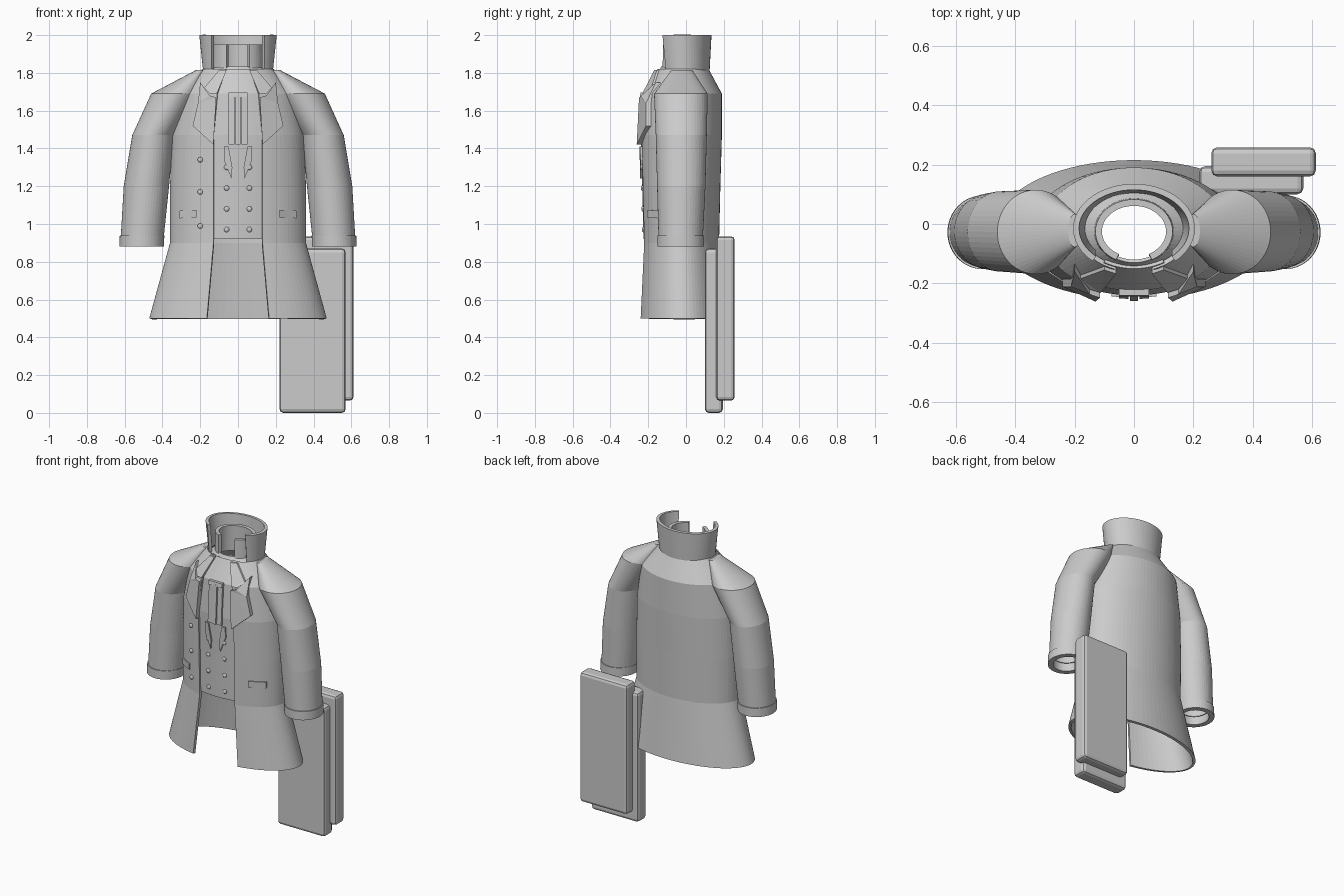
import bpy, bmesh, math
from mathutils import Matrix

if "Cube" in bpy.data.objects:
    bpy.data.objects.remove(bpy.data.objects["Cube"])

grey = bpy.data.materials.new("plain grey")
grey.diffuse_color = (0.6, 0.6, 0.6, 1)
grey.use_nodes = True
grey.node_tree.nodes["Principled BSDF"].inputs["Base Color"].default_value = grey.diffuse_color


def finish(name, bm, fix=True):
    if fix:
        bmesh.ops.recalc_face_normals(bm, faces=bm.faces)
    me = bpy.data.meshes.new(name)
    bm.to_mesh(me)
    bm.free()
    ob = bpy.data.objects.new(name, me)
    bpy.context.collection.objects.link(ob)
    me.materials.append(grey)
    return ob


def tube(name, rings, seg=64, thick=0, cap_end=False):
    """Rings are (z, cx, cy, rx, ry, half width of the front opening)."""
    bm = bmesh.new()
    rows = []
    closed = rings[0][5] == 0
    for z, cx, cy, rx, ry, gap in rings:
        a0 = math.asin(gap / rx)
        n = seg if closed else seg + 1
        row = []
        for j in range(n):
            a = a0 + (2 * math.pi - 2 * a0) * j / seg
            row.append(bm.verts.new((cx + rx * math.sin(a), cy - ry * math.cos(a), z)))
        rows.append(row)
    for lo, hi in zip(rows, rows[1:]):
        n = len(lo)
        for j in range(n if closed else n - 1):
            k = (j + 1) % n
            bm.faces.new((lo[j], lo[k], hi[k], hi[j]))
    if cap_end:
        bm.faces.new(rows[-1])
    ob = finish(name, bm, fix=False)
    if thick:
        m = ob.modifiers.new("thickness", 'SOLIDIFY')
        m.thickness = thick
        m.offset = -1
    return ob


# coat body, open at the front
BODY = [(0.50, 0, -0.02, 0.47, 0.235, 0.165),
        (0.90, 0, -0.03, 0.36, 0.205, 0.13),
        (1.20, 0, -0.03, 0.36, 0.212, 0.13),
        (1.47, 0, -0.03, 0.35, 0.220, 0.13),
        (1.69, 0, -0.022, 0.31, 0.212, 0.11),
        (1.82, 0, -0.02, 0.19, 0.140, 0.065)]
tube("coat_body", BODY, 72, 0.018)


def front_y(x, z):
    for a, b in zip(BODY, BODY[1:]):
        if z <= b[0]:
            t = (z - a[0]) / (b[0] - a[0])
            cy, rx, ry = (a[i] + (b[i] - a[i]) * t for i in (2, 3, 4))
            return cy - ry * math.sqrt(max(0, 1 - (x / rx) ** 2))
    return front_y(x, BODY[-1][0])


def plate(name, poly, out, thick):
    """Flat outline laid on the front of the coat."""
    bm = bmesh.new()
    f = bm.faces.new([bm.verts.new((x, front_y(x, z) - out, z)) for x, z in poly])
    new = bmesh.ops.extrude_face_region(bm, geom=[f])
    bmesh.ops.translate(bm, vec=(0, thick, 0),
                        verts=[g for g in new["geom"] if isinstance(g, bmesh.types.BMVert)])
    bmesh.ops.triangulate(bm, faces=[f for f in bm.faces if len(f.verts) > 4])
    return finish(name, bm)


def button(name, x, z, out):
    bm = bmesh.new()
    bmesh.ops.create_uvsphere(bm, u_segments=16, v_segments=8, radius=0.014)
    bmesh.ops.scale(bm, vec=(1, 0.6, 1), verts=bm.verts)
    bmesh.ops.translate(bm, vec=(x, front_y(x, z) - out, z), verts=bm.verts)
    finish(name, bm)


# waistcoat front, just behind the coat edges
bm = bmesh.new()
rows = []
for z, w in ((0.92, 0.19), (1.2, 0.19), (1.47, 0.19), (1.69, 0.17), (1.82, 0.10)):
    xs = [w * (i / 8 - 1) for i in range(17)]
    rows.append([bm.verts.new((x, front_y(x, z) + 0.010, z)) for x in xs])
for lo, hi in zip(rows, rows[1:]):
    for j in range(16):
        bm.faces.new((lo[j], lo[j + 1], hi[j + 1], hi[j]))
vest = finish("waistcoat", bm, fix=False)
m = vest.modifiers.new("thickness", 'SOLIDIFY')
m.thickness = 0.012
m.offset = -1

# standing coat collar, neck yoke and inner shirt collar
tube("coat_collar", [(1.81, 0, -0.015, 0.185, 0.140, 0.14),
                     (2.00, 0, -0.015, 0.205, 0.150, 0.14)], 48, 0.02)
tube("neck_yoke", [(1.79, 0, -0.02, 0.185, 0.135, 0),
                   (1.835, 0, -0.025, 0.125, 0.105, 0)], 48, 0.012)
tube("shirt_collar", [(1.78, 0, -0.025, 0.135, 0.112, 0.06),
                      (1.95, 0, -0.025, 0.130, 0.108, 0.06)], 48, 0.022)

# shirt front strips and small neck tie
for x0, x1, out in ((-0.05, -0.018, 0.004), (-0.014, 0.014, 0.01), (0.018, 0.05, 0.004)):
    plate("shirt_strip", [(x0, 1.42), (x1, 1.42), (x1, 1.68), (x0, 1.68)], out, 0.02)
plate("neck_tie", [(-0.05, 1.67), (0.05, 1.67), (0.05, 1.695), (-0.05, 1.695)], 0.012, 0.025)

for s, side in ((-1, "left"), (1, "right")):
    def mirror(pts):
        return [(s * x, z) for x, z in pts]

    # peaked lapel and upper collar flap
    plate(side + "_lapel", mirror([(0.115, 1.67), (0.15, 1.68), (0.20, 1.75), (0.212, 1.64),
                                   (0.24, 1.52), (0.13, 1.42)]), 0.028, 0.026)
    plate(side + "_collar_flap", mirror([(0.06, 1.815), (0.10, 1.815), (0.18, 1.72),
                                         (0.15, 1.69), (0.112, 1.69)]), 0.012, 0.02)
    # small waistcoat lapel
    plate(side + "_waistcoat_lapel", mirror([(0.075, 1.41), (0.075, 1.34), (0.035, 1.24),
                                             (0.03, 1.30), (0.05, 1.41)]), 0.0, 0.012)
    # pocket flap
    plate(side + "_pocket", mirror([(0.22, 1.035), (0.31, 1.03), (0.31, 1.07), (0.22, 1.075)]),
          0.012, 0.03)
    # waistcoat buttons
    for z in (0.97, 1.08, 1.19, 1.30):
        button(side + "_waistcoat_button", s * 0.06, z, -0.008)

    # sleeve with sloping shoulder, and hollow cuff
    sleeve = [(0.90, 0.508, -0.028, 0.112, 0.118, 0),
              (0.94, 0.506, -0.028, 0.114, 0.118, 0),
              (1.20, 0.485, -0.025, 0.120, 0.128, 0),
              (1.47, 0.450, -0.025, 0.110, 0.135, 0),
              (1.69, 0.330, -0.027, 0.130, 0.142, 0),
              (1.815, 0.200, -0.022, 0.022, 0.055, 0)]
    tube(side + "_sleeve", [(z, s * cx, cy, rx, ry, g) for z, cx, cy, rx, ry, g in sleeve],
         48, 0.012, cap_end=True)
    cx = s * 0.51
    tube(side + "_cuff", [(0.935, cx, -0.028, 0.085, 0.09, 0),
                          (0.880, cx, -0.028, 0.085, 0.09, 0),
                          (0.880, cx, -0.028, 0.118, 0.124, 0),
                          (0.938, cx - s * 0.002, -0.028, 0.118, 0.124, 0),
                          (0.938, cx, -0.028, 0.085, 0.09, 0)], 48)

# coat buttons on one side
for z in (0.99, 1.17, 1.34):
    button("coat_button", -0.2, z, 0.004)

# two bevelled slabs behind the coat
for name, lo, hi in (("inner_slab", (0.22, 0.10, 0.0), (0.57, 0.195, 0.87)),
                     ("outer_slab", (0.26, 0.16, 0.065), (0.612, 0.258, 0.935))):
    bm = bmesh.new()
    size = [b - a for a, b in zip(lo, hi)]
    mid = [(a + b) / 2 for a, b in zip(lo, hi)]
    bmesh.ops.create_cube(bm, size=1, matrix=Matrix.Translation(mid) @ Matrix.Diagonal((*size, 1)))
    bmesh.ops.bevel(bm, geom=bm.edges[:], offset=0.02, segments=2, profile=0.5, affect='EDGES')
    finish(name, bm)
